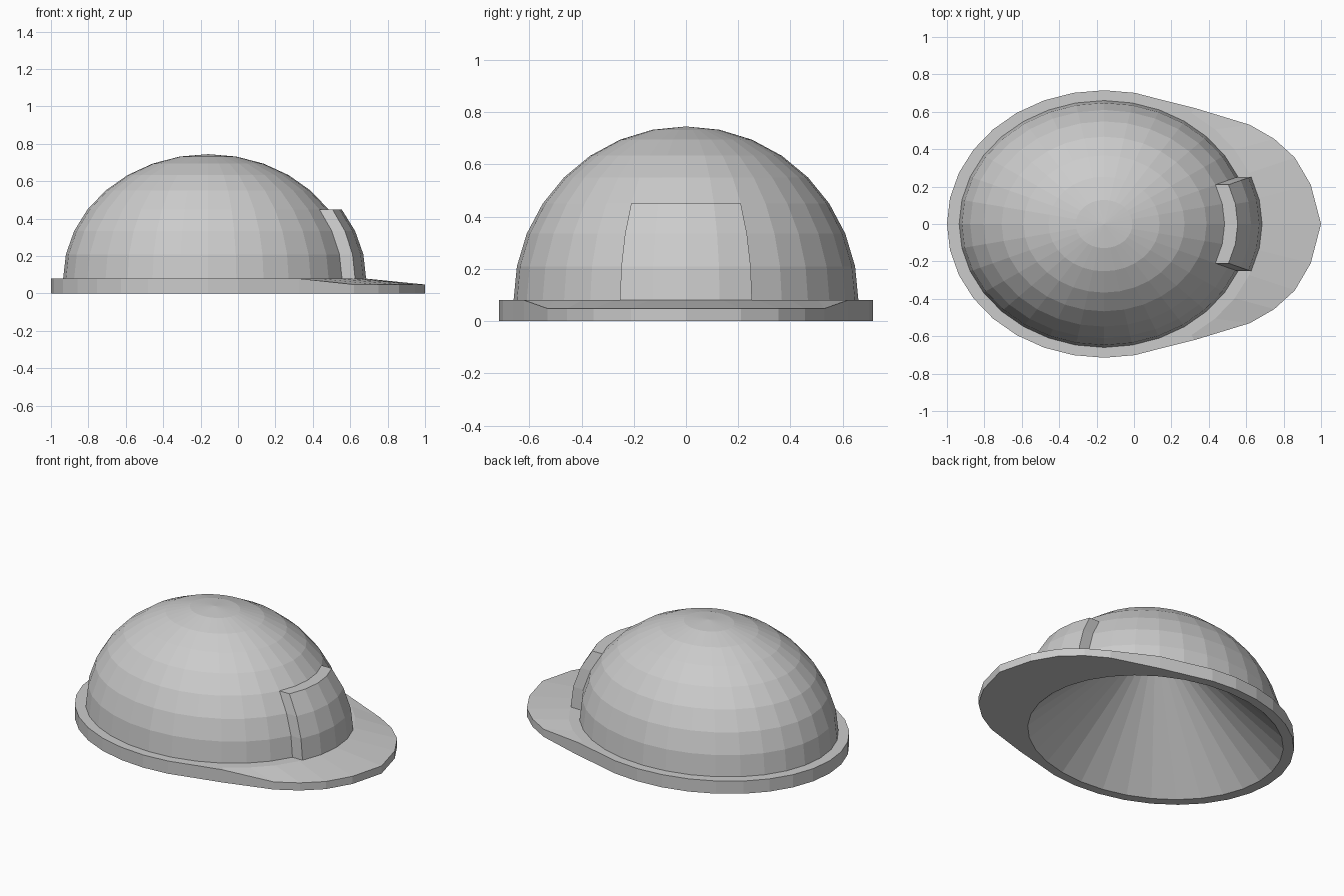
import bpy, bmesh
from math import sin, cos, pi

if "Cube" in bpy.data.objects:
    bpy.data.objects.remove(bpy.data.objects["Cube"])

N = 32            # segments around
CX, BASE = -0.16, 0.08
RX, RY, RZ = 0.775, 0.66, 0.665


def ellipse(rx, ry, z):
    return [(CX + rx * cos(2 * pi * i / N), ry * sin(2 * pi * i / N), z) for i in range(N)]


def finish(name, bm):
    bmesh.ops.remove_doubles(bm, verts=bm.verts, dist=1e-5)
    bmesh.ops.recalc_face_normals(bm, faces=bm.faces)
    me = bpy.data.meshes.new(name)
    bm.to_mesh(me)
    bm.free()
    ob = bpy.data.objects.new(name, me)
    bpy.context.collection.objects.link(ob)
    return ob


def loft(bm, rings):
    loops = [[bm.verts.new(p) for p in r] for r in rings]
    for a, b in zip(loops, loops[1:]):
        for i in range(N):
            j = (i + 1) % N
            pts = [a[i], a[j], b[j], b[i]]
            if len({tuple(round(c, 5) for c in v.co) for v in pts}) > 2:
                bm.faces.new(pts)
    return loops


def fan(bm, loop, tip):
    t = bm.verts.new(tip)
    for i in range(N):
        bm.faces.new((loop[i], loop[(i + 1) % N], t))


def dome_point(seg, ring):
    t, p = 2 * pi * seg / N, pi / 16 * ring
    return (CX + RX * sin(p) * cos(t), RY * sin(p) * sin(t), BASE + RZ * cos(p))


# Dome shell
bm = bmesh.new()
loops = loft(bm, [[dome_point(s, r) for s in range(N)] for r in range(8, 0, -1)])
fan(bm, loops[-1], (CX, 0, BASE + RZ))
finish("dome", bm)

# Brim with visor: the front of the rim is pulled out and thinned
mid = ellipse(0.84, 0.715, BASE)
top = list(mid)
visor = [(1, 0, 0.048), (0.945, 0.21, 0.048), (0.86, 0.355, 0.048),
         (0.75, 0.455, 0.048), (0.62, 0.53, 0.048), (0.325, 0.62, BASE)]
for i, (x, y, z) in enumerate(visor):
    top[i] = (x, y, z)
    top[-i] = (x, -y, z)
bottom = [(x, y, 0) for x, y, z in top]
bm = bmesh.new()
loops = loft(bm, [ellipse(RX, RY, BASE), mid, top, bottom, ellipse(RX, RY, 0)])
# Hollow conical lining
fan(bm, loops[-1], (CX, 0, 0.68))
finish("brim_and_lining", bm)

# Front badge: dome patch pushed straight forward
bm = bmesh.new()
grid = {(s, r, k): bm.verts.new((dome_point(s, r)[0] + 0.07 * k,) + dome_point(s, r)[1:])
        for s in range(-2, 3) for r in range(5, 9) for k in (0, 1)}
for s in range(-2, 2):
    for r in range(5, 8):
        bm.faces.new([grid[c] for c in ((s, r, 1), (s + 1, r, 1), (s + 1, r + 1, 1), (s, r + 1, 1))])
    for r in (5, 8):
        bm.faces.new([grid[c] for c in ((s, r, 0), (s + 1, r, 0), (s + 1, r, 1), (s, r, 1))])
for s in (-2, 2):
    for r in range(5, 8):
        bm.faces.new([grid[c] for c in ((s, r, 0), (s, r + 1, 0), (s, r + 1, 1), (s, r, 1))])
finish("front_badge", bm)
